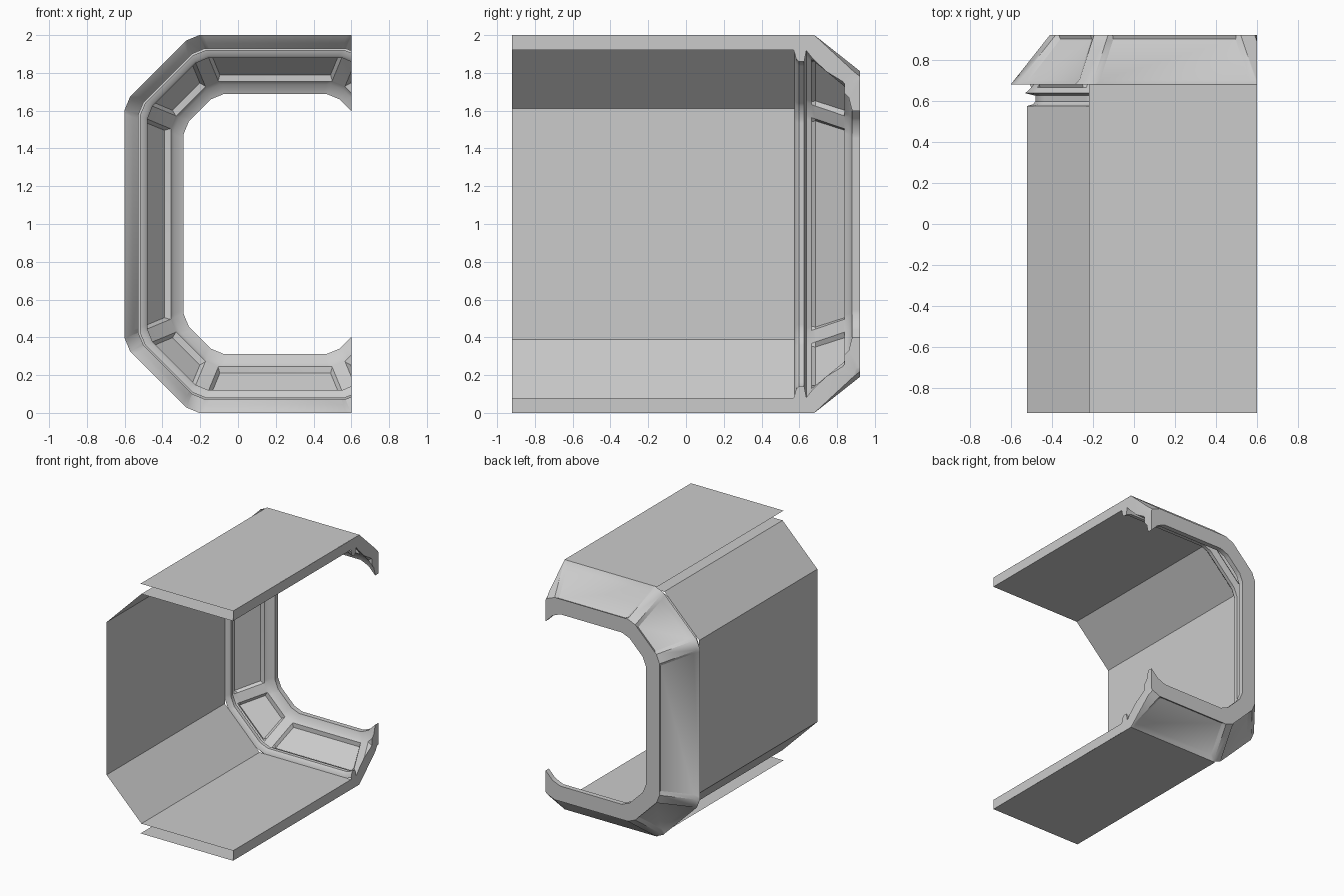
import bpy, bmesh, math
from mathutils import Vector

if "Cube" in bpy.data.objects:
    bpy.data.objects.remove(bpy.data.objects["Cube"])

K = math.tan(math.radians(22.5))
CX, HALF_W, HALF_TOP, HALF_SIDE = 0.197, 0.797, 0.442, 0.645
CUT = 0.6


def corners(d):
    """Corners of the corridor octagon, inset by d (x, z)."""
    w, h, a, b = HALF_W - d, 1 - d, HALF_TOP - K * d, HALF_SIDE - K * d
    pts = [(a, h), (-a, h), (-w, b), (-w, -b), (-a, -h), (a, -h), (w, -b), (w, b)]
    return [Vector((CX + x, 1 + z)) for x, z in pts]


def add_object(name, bm):
    me = bpy.data.meshes.new(name)
    bm.to_mesh(me)
    bm.free()
    ob = bpy.data.objects.new(name, me)
    bpy.context.collection.objects.link(ob)
    return ob


# Portal frame cross-section as (y, inset): at the corner ribs and at the panels
COLLAR = [(.575, .08), (.583, .108), (.597, .12), (.625, .12), (.637, .07)]
LIP = [(.862, .262), (.88, .312), (.92, .312), (.92, .19)]
RIB = COLLAR + [(.665, .10), (.685, .117), (.837, .242), (.84, .245)] + LIP \
    + [(.90, .174), (.70, .016), (.68, 0)]
PANEL = COLLAR + [(.665, .10), (.685, .09), (.84, .21), (.84, .245)] + LIP \
    + [(.90, .198), (.70, .043), (.68, 0)]


def section(bm, i, side, profile, t):
    """One row of vertices at distance t from corner i, toward neighbour i+side."""
    row = []
    for y, d in profile:
        c = corners(d)
        p = c[i] + (c[(i + side) % 8] - c[i]).normalized() * t
        row.append(bm.verts.new((p.x, y, p.y)))
    return row


# Portal frame: chamfered ribs on the corners, recessed panels between them
bm = bmesh.new()
rows = []
for i in range(8):
    rows += [section(bm, i, -1, PANEL, .062), section(bm, i, -1, RIB, .04),
             section(bm, i, 1, RIB, .04), section(bm, i, 1, PANEL, .062)]
for a, b in zip(rows, rows[1:] + rows[:1]):
    for j in range(len(a) - 1):
        bm.faces.new((a[j], a[j + 1], b[j + 1], b[j]))
bmesh.ops.recalc_face_normals(bm, faces=bm.faces[:])
bmesh.ops.bisect_plane(bm, geom=bm.verts[:] + bm.edges[:] + bm.faces[:], dist=1e-5,
                       plane_co=(CUT, 0, 0), plane_no=(1, 0, 0), clear_outer=True)

# Side caps where the corridor is cut open, including the ceiling and floor thickness
cut = [e for e in bm.edges if all(abs(v.co.x - CUT) < 1e-4 for v in e.verts)]
for s in (1, -1):
    chain = [e for e in cut if (e.verts[0].co.z - 1) * s > 0]
    count = {}
    for e in chain:
        for v in e.verts:
            count[v] = count.get(v, 0) + 1
    ends = sorted((v for v in count if count[v] == 1), key=lambda v: v.co.y)
    extra = [bm.verts.new((CUT, y, 1 + s * z)) for y, z in ((.57, .92), (-.92, .92), (-.92, 1))]
    path = [ends[0]] + extra + [ends[-1]]
    chain += [bm.edges.new(pair) for pair in zip(path, path[1:])]
    bmesh.ops.triangle_fill(bm, use_beauty=True, use_dissolve=False,
                            edges=chain, normal=(1, 0, 0))
frame = add_object("portal_frame", bm)
bpy.context.view_layer.objects.active = frame
frame.select_set(True)
bpy.ops.object.shade_smooth_by_angle(angle=math.radians(35))
frame.select_set(False)

# Inner lining: ceiling, slopes, wall and floor
bm = bmesh.new()
c = corners(.08)
line = [Vector((CUT, 1.92))] + c[1:5] + [Vector((CUT, .08))]
pairs = [[bm.verts.new((p.x, y, p.y)) for y in (-.92, .575)] for p in line]
for a, b in zip(pairs, pairs[1:]):
    bm.faces.new((a[0], b[0], b[1], a[1]))
add_object("wall_lining", bm)

# Outer roof and underside plates
for name, z in (("roof_plate", 2), ("underside_plate", 0)):
    bm = bmesh.new()
    quad = [(-.22, -.92), (CUT, -.92), (CUT, .68), (-.22, .68)]
    if z == 0:
        quad.reverse()
    bm.faces.new([bm.verts.new((x, y, z)) for x, y in quad])
    add_object(name, bm)
